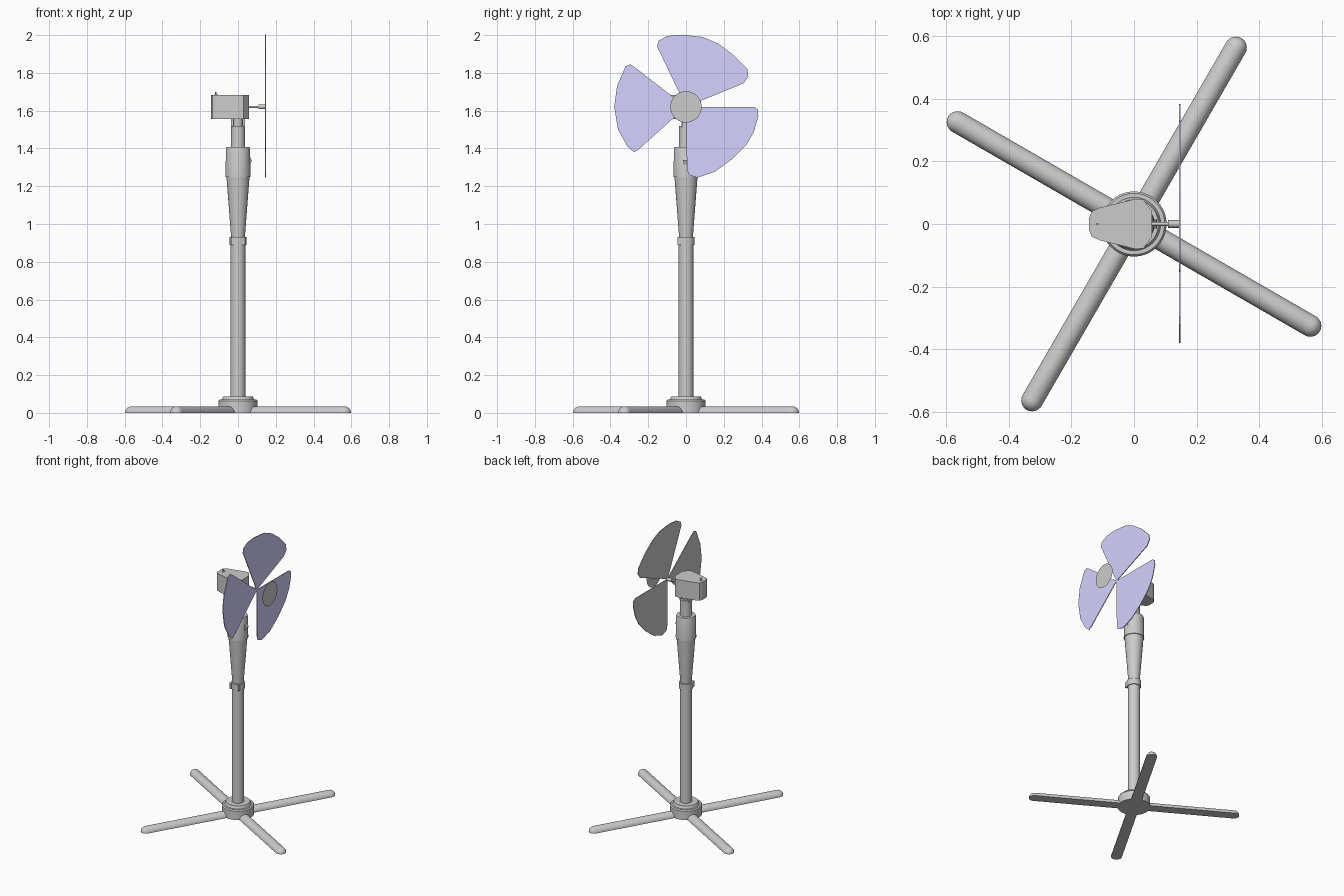
import bpy, bmesh
from math import sin, cos, pi, radians
from mathutils import Matrix, Vector

if "Cube" in bpy.data.objects:
    bpy.data.objects.remove(bpy.data.objects["Cube"])


def finish(name, bm, smooth=True, mats=()):
    bmesh.ops.recalc_face_normals(bm, faces=bm.faces)
    me = bpy.data.meshes.new(name)
    bm.to_mesh(me)
    bm.free()
    ob = bpy.data.objects.new(name, me)
    bpy.context.collection.objects.link(ob)
    for m in mats:
        me.materials.append(m)
    if smooth:
        bpy.ops.object.select_all(action='DESELECT')
        ob.select_set(True)
        bpy.context.view_layer.objects.active = ob
        bpy.ops.object.shade_smooth_by_angle(angle=radians(30))
    return ob


def lathe(name, profile, n=40, matrix=Matrix()):
    """Revolve (radius, height) points into a closed solid."""
    bm = bmesh.new()
    rings = [[bm.verts.new((r * cos(2 * pi * i / n), r * sin(2 * pi * i / n), z))
              for i in range(n)] for r, z in profile]
    for a, b in zip(rings, rings[1:]):
        for i in range(n):
            j = (i + 1) % n
            bm.faces.new((a[i], a[j], b[j], b[i]))
    bm.faces.new(rings[0][::-1])
    bm.faces.new(rings[-1])
    bm.transform(matrix)
    return finish(name, bm)


def prism(bm, points, depth):
    """Extrude a planar outline by a vector; returns nothing."""
    face = bm.faces.new([bm.verts.new(p) for p in points])
    ext = bmesh.ops.extrude_face_region(bm, geom=[face], use_keep_orig=True)
    verts = [v for v in ext['geom'] if isinstance(v, bmesh.types.BMVert)]
    bmesh.ops.translate(bm, verts=verts, vec=Vector(depth))


def box(name, centre, size):
    bm = bmesh.new()
    bmesh.ops.create_cube(bm, size=1)
    bm.transform(Matrix.Translation(centre) @ Matrix.Diagonal((*size, 1)))
    return finish(name, bm, False)


def along_x(x, z):
    return Matrix.Translation((x, 0, z)) @ Matrix.Rotation(pi / 2, 4, 'Y')


# Four flat-bottomed, round-ended legs
R, L = 0.035, 0.65
for k in range(4):
    bm = bmesh.new()
    rings = [(0, R)] + [(L + R * sin(t * pi / 16), R * cos(t * pi / 16)) for t in range(8)]
    for x, r in rings:
        for i in range(17):
            bm.verts.new((x, r * cos(pi * i / 16), r * sin(pi * i / 16)))
    bm.verts.new((L + R, 0, 0))
    bmesh.ops.convex_hull(bm, input=bm.verts)
    bm.transform(Matrix.Rotation(radians(60 + 90 * k), 4, 'Z'))
    finish(f"leg_{k + 1}", bm)

# Base hub, pole, clamp ring and tapered upper column
lathe("base_hub", [(0.104, 0), (0.104, 0.062), (0.098, 0.07), (0.085, 0.07),
                   (0.078, 0.088), (0.05, 0.088)])
lathe("pole", [(0.039, 0.07), (0.039, 0.93)])
lathe("clamp_ring", [(0.045, 0.888), (0.045, 0.932)])
for s in (-1, 1):
    box("clamp_tab", (0.03 * s, -0.035, 0.91), (0.012, 0.02, 0.04))
lathe("upper_column", [(0.036, 0.925), (0.061, 1.25), (0.066, 1.25), (0.064, 1.395),
                       (0.06, 1.407), (0.04, 1.407)])

# Speed switch on the front of the column
bm = bmesh.new()
prism(bm, [(0.058, -0.015, 1.30), (0.073, -0.015, 1.335), (0.058, -0.015, 1.37)], (0, 0.03, 0))
finish("speed_switch", bm, False)

# Neck with tilt bracket
lathe("neck", [(0.038, 1.40), (0.038, 1.52)])
lathe("neck_pivot", [(0.024, 1.51), (0.024, 1.57)])
for s in (-1, 1):
    box("tilt_bracket", (0.031 * s, 0, 1.535), (0.013, 0.04, 0.055))

# Motor housing: angular plan extruded upward
half = [(0.058, 0.04), (0.03, 0.078), (0.005, 0.08), (-0.11, 0.052), (-0.135, 0.04), (-0.143, 0.02)]
plan = half + [(x, -y) for x, y in reversed(half)]
bm = bmesh.new()
prism(bm, [(x, y, 1.557) for x, y in plan], (0, 0, 0.125))
finish("motor_housing", bm, False)
lathe("swing_pin", [(0.011, 1.68), (0.011, 1.685), (0.004, 1.685), (0.004, 1.70)], 16,
      Matrix.Translation((-0.117, 0, 0)))

# Drive shaft and blade sleeve
lathe("drive_shaft", [(0.006, 0), (0.006, 0.09)], 16, along_x(0.055, 1.62))
lathe("blade_sleeve", [(0.012, 0), (0.012, 0.04)], 20, along_x(0.108, 1.62))

# Three thin blades, tinted in front and grey behind
tint = bpy.data.materials.new("blade_tint")
tint.diffuse_color = (0.66, 0.65, 1.0, 1)
tint.use_nodes = True
tint.node_tree.nodes["Principled BSDF"].inputs["Base Color"].default_value = tint.diffuse_color
grey = bpy.data.materials.new("blade_back")
grey.diffuse_color = (0.8, 0.8, 0.8, 1)
grey.use_nodes = True
grey.node_tree.nodes["Principled BSDF"].inputs["Base Color"].default_value = grey.diffuse_color
outlines = {
    "blade_top": [(-.153, .32), (-.145, .35), (-.10, .375), (-.02, .382), (.09, .37), (.17, .335),
                  (.245, .28), (.325, .20), (.33, .16), (.305, .125)],
    "blade_right": [(.36, 0), (.38, -.013), (.383, -.05), (.36, -.13), (.32, -.2), (.24, -.28),
                    (.15, -.345), (.06, -.375), (.015, -.36), (.005, -.33)],
    "blade_left": [(-.25, -.225), (-.275, -.24), (-.31, -.21), (-.36, -.12), (-.38, 0),
                   (-.365, .11), (-.32, .215), (-.295, .225), (-.265, .205)],
}
for name, pts in outlines.items():
    bm = bmesh.new()
    prism(bm, [(0.143, y, 1.62 + z) for y, z in [(0, 0)] + pts], (0.005, 0, 0))
    bmesh.ops.recalc_face_normals(bm, faces=bm.faces)
    for f in bm.faces:
        f.material_index = 1 if f.normal.x < -0.5 else 0
    finish(name, bm, False, (tint, grey))

# Flat round centre disc standing ahead of the blades
bm = bmesh.new()
bmesh.ops.create_circle(bm, cap_ends=True, radius=0.083, segments=40)
bm.transform(along_x(0.25, 1.62))
me = bpy.data.meshes.new("centre_disc")
bm.to_mesh(me)
bm.free()
bpy.context.collection.objects.link(bpy.data.objects.new("centre_disc", me))
